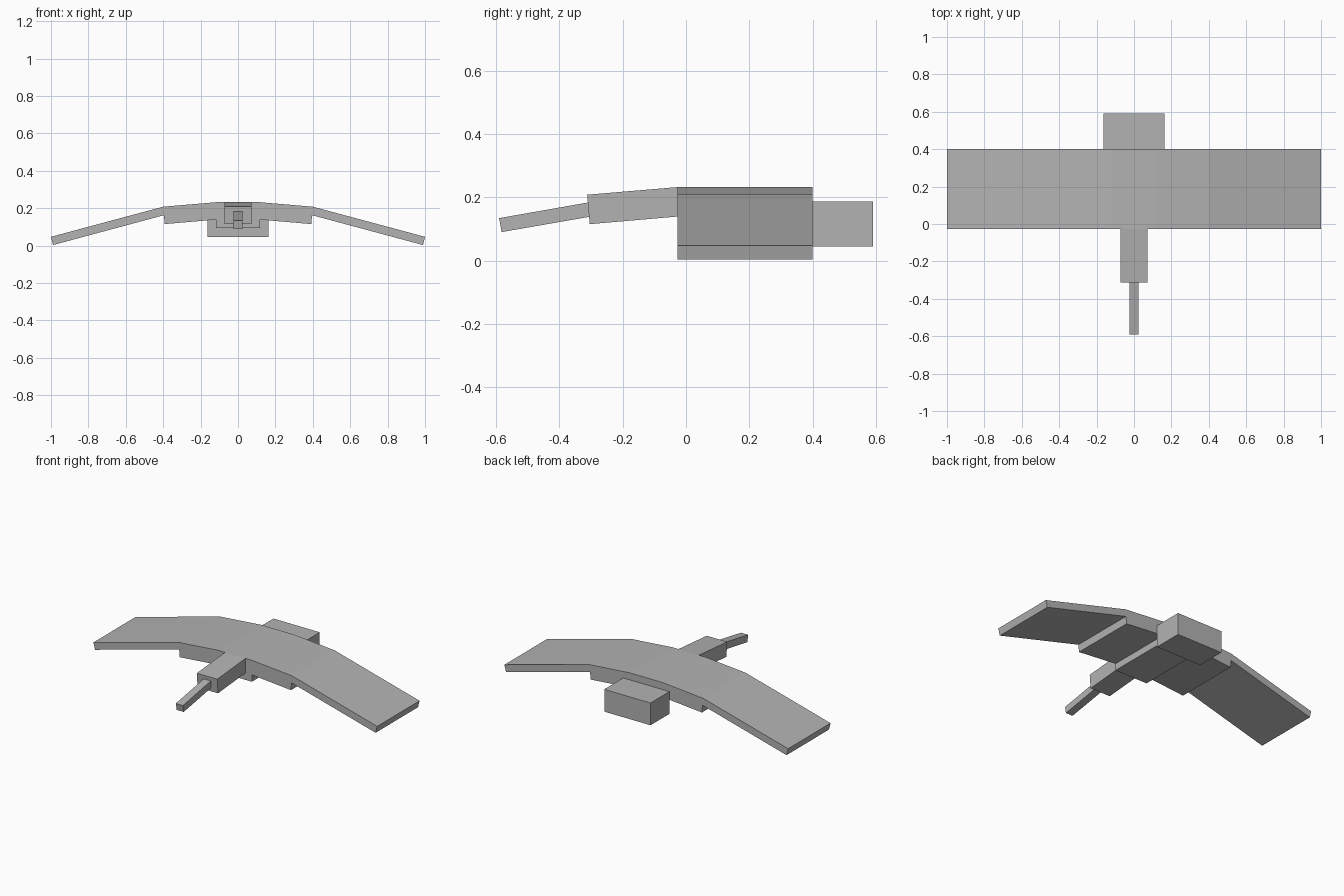
import bpy
import bmesh
from mathutils import Vector

default = bpy.data.objects.get("Cube")
if default:
    bpy.data.objects.remove(default, do_unlink=True)

grey = bpy.data.materials.new("plain grey")
grey.use_nodes = True
colour = (0.45, 0.45, 0.45, 1)
grey.diffuse_color = colour
grey.node_tree.nodes["Principled BSDF"].inputs["Base Color"].default_value = colour


def prism(name, profile, axis, start, end, mirror=False):
    """Extrude a profile, given as (across, z), along the x or y axis."""
    def place(across, z, along):
        return (along, across, z) if axis == "x" else (across, along, z)

    bm = bmesh.new()
    face = bm.faces.new([bm.verts.new(place(a, z, start)) for a, z in profile])
    out = bmesh.ops.extrude_face_region(bm, geom=[face])
    moved = [g for g in out["geom"] if isinstance(g, bmesh.types.BMVert)]
    bmesh.ops.translate(bm, verts=moved, vec=Vector(place(0, 0, end - start)))
    bmesh.ops.recalc_face_normals(bm, faces=bm.faces)
    mesh = bpy.data.meshes.new(name)
    bm.to_mesh(mesh)
    bm.free()
    mesh.materials.append(grey)
    obj = bpy.data.objects.new(name, mesh)
    bpy.context.collection.objects.link(obj)
    if mirror:
        obj.modifiers.new("Mirror", "MIRROR").use_axis[0] = True
    return obj


def block(half_width, bottom, top):
    return [(-half_width, bottom), (half_width, bottom), (half_width, top), (-half_width, top)]


FRONT, BACK = -0.027, 0.4

# Centre body and tail box
prism("body", block(0.117, 0.095, 0.232), "y", FRONT, BACK)
prism("tail_box", block(0.163, 0.045, 0.187), "y", BACK, 0.59)

# Wings: thick inner panels and thin drooping outer panels on both sides
prism("inner_wings", [(0.117, 0.232), (0.4, 0.208), (0.392, 0.115), (0.117, 0.139)],
      "y", FRONT, BACK, mirror=True)
prism("outer_wings", [(0.4, 0.208), (1.0, 0.047), (0.989, 0.003), (0.394, 0.163)],
      "y", FRONT, BACK, mirror=True)

# Neck and thin beak, both sloping down towards the front
prism("neck", [(FRONT, 0.232), (-0.312, 0.208), (-0.304, 0.115), (FRONT, 0.139)],
      "x", -0.072, 0.072)
prism("beak", [(-0.306, 0.184), (-0.59, 0.134), (-0.582, 0.09), (-0.306, 0.138)],
      "x", -0.025, 0.025)
